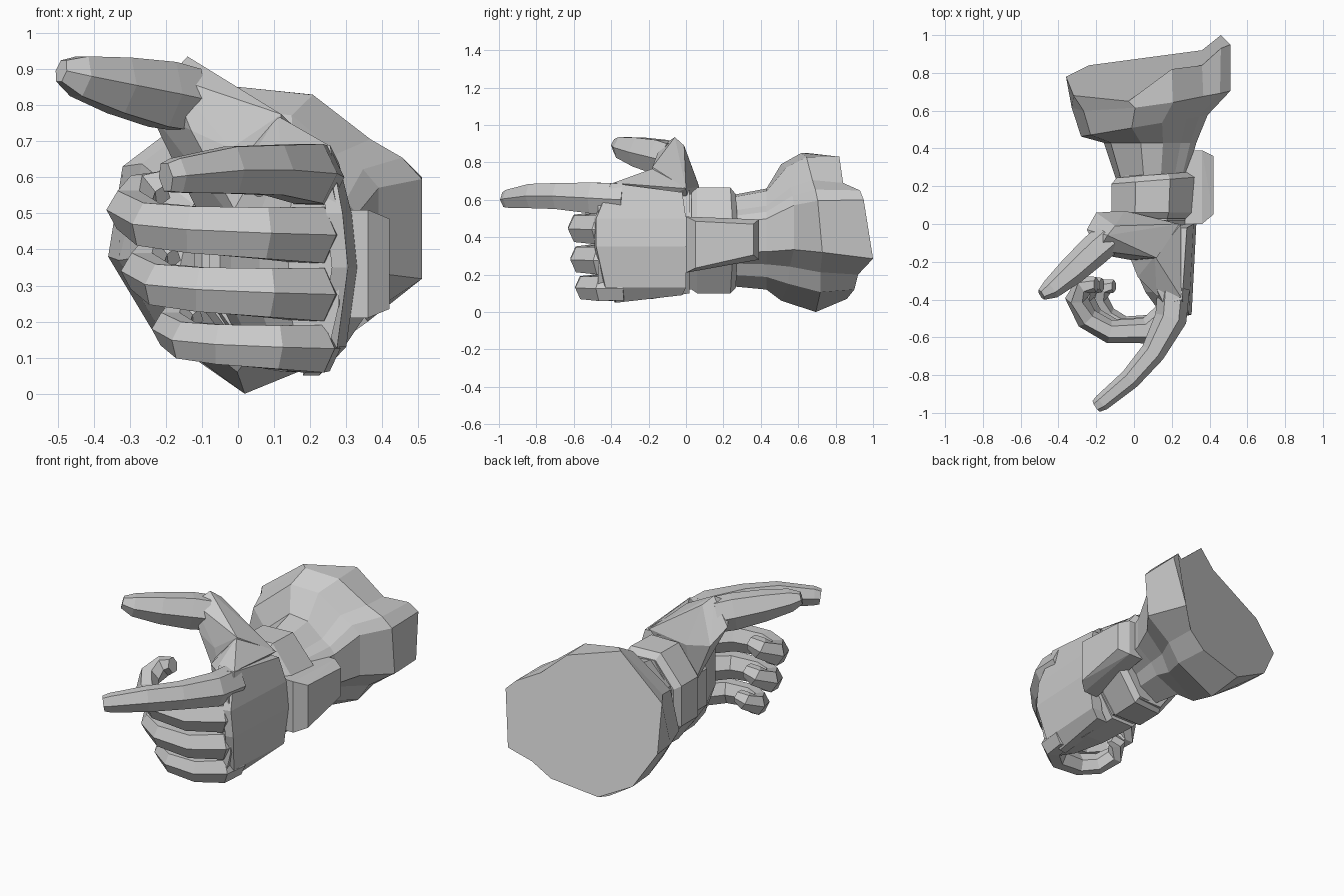
import bpy, bmesh, math
from mathutils import Vector

if "Cube" in bpy.data.objects:
    bpy.data.objects.remove(bpy.data.objects["Cube"])


def finish(name, bm):
    bmesh.ops.recalc_face_normals(bm, faces=bm.faces)
    mesh = bpy.data.meshes.new(name)
    bm.to_mesh(mesh)
    bm.free()
    ob = bpy.data.objects.new(name, mesh)
    bpy.context.collection.objects.link(ob)
    return ob


def loft(name, rings):
    """Skin a row of equal-length point rings and cap both ends."""
    bm = bmesh.new()
    rows = [[bm.verts.new(p) for p in r] for r in rings]
    n = len(rows[0])
    for a, b in zip(rows, rows[1:]):
        for i in range(n):
            j = (i + 1) % n
            bm.faces.new((a[i], a[j], b[j], b[i]))
    bm.faces.new(rows[0])
    bm.faces.new(rows[-1])
    return finish(name, bm)


def hull(name, pts):
    bm = bmesh.new()
    for p in pts:
        bm.verts.new(p)
    bmesh.ops.convex_hull(bm, input=bm.verts)
    loose = [v for v in bm.verts if not v.link_faces]
    bmesh.ops.delete(bm, geom=loose, context='VERTS')
    return finish(name, bm)


def section(shape, x0, x1, z0, z1, y, slope=0, tilt=0):
    """Fit a unit outline into an x/z box; y shifts with x by slope, with z by tilt."""
    cx, cz = (x0 + x1) / 2, (z0 + z1) / 2
    out = []
    for u, v in shape:
        dx, dz = u * (x1 - x0) / 2, v * (z1 - z0) / 2
        out.append((cx + dx, y + slope * dx + tilt * dz, cz + dz))
    return out


def tube(name, path, sizes, sides=6):
    """Faceted digit following a path; sizes are (half width, half height)."""
    P = [Vector(p) for p in path]
    rings = []
    for i, p in enumerate(P):
        t = (P[min(i + 1, len(P) - 1)] - P[max(i - 1, 0)]).normalized()
        side = t.cross(Vector((0, 0, 1))).normalized()
        up = side.cross(t)
        w, h = sizes[i]
        rings.append([p + side * w * math.cos(a) + up * h * math.sin(a)
                      for a in (2 * math.pi * k / sides for k in range(sides))])
    return loft(name, rings)


# flared cuff whose closed end leans up and to the side
CUFF = [(1, .4), (1, -.25), (.62, -.5), (.45, -.75), (-.17, -1), (-.72, -.6),
        (-1, -.13), (-.85, .5), (-.2, 1), (.28, .95), (.66, .66), (.87, .54)]
RIM = [(.51, .95, .6), (.46, 1.0, .285), (.36, .92, .2), (.25, .90, .12), (-.03, .86, .07), (-.24, .84, .18),
       (-.36, .78, .38), (-.32, .68, .63), (-.03, .65, .85), (.2, .82, .83), (.36, .84, .69), (.46, .93, .65)]
loft("cuff", [section(CUFF, *r) for r in (
    (-.09, .27, .14, .62, .22, 0),
    (-.16, .33, .12, .66, .43, 0),
    (-.28, .39, .06, .79, .52, .17),
    (-.33, .51, .0, .85, .665, .13, -.09))] + [RIM])

# wrist core and band
OCT = [(math.cos(math.radians(a)) / .924, math.sin(math.radians(a)) / .924)
       for a in [22.5 + 45 * k for k in range(8)]]
loft("wrist", [section(OCT, -.08, .28, .12, .63, y) for y in (-.08, .26)])
loft("wrist_band", [section(OCT, *r) for r in (
    (-.10, .29, .12, .64, .03, 0), (-.12, .31, .10, .665, .06, 0),
    (-.12, .32, .10, .665, .23, .08), (-.09, .29, .13, .63, .26, .08))])

# wrist device: base and bevelled face
hull("wrist_device", [(x, y, z) for x, y0, y1, d in ((.27, .0, .39, .0), (.36, .0, .39, .0), (.42, .05, .36, .025))
                      for y, z in ((y0, .21 + d), (y0, .51 - d), (y1, .28 + d), (y1, .495 - d))])

# palm core
loft("palm", [section(OCT, *r) for r in (
    (-.08, .28, .10, .65, .02), (-.02, .29, .07, .68, -.18),
    (.06, .29, .06, .68, -.36), (.14, .28, .07, .67, -.47))])

# curved armour plate on the back of the hand
EDGE = [(.24, .05), (.29, .13), (.32, .35), (.305, .5), (.27, .69)]
rings = []
for (x, z), ya, yb in zip(EDGE, (-.37, -.43, -.48, -.48, -.40), (-.02, 0, 0, 0, -.02)):
    zb = z - .05 * (z > .6) + .04 * (z < .1)
    rings.append([(x - .06, ya - .01, z), (x - .015, ya, z),
                  (x + .01, yb, zb), (x - .06, yb, zb)])
loft("hand_plate", rings)

# thumb root block and the web running down to the knuckles
hull("thumb_root", [(-.14, -.06, .935), (-.10, -.01, .89), (-.19, -.14, .88), (-.25, -.03, .79),
                    (-.2, .06, .70), (-.05, .07, .67), (.24, 0, .66), (.12, -.18, .775),
                    (-.02, -.19, .68), (.05, -.2, .4), (-.06, .03, .4), (-.13, -.17, .73)])
hull("thumb_web", [(.25, -.39, .69), (.12, -.38, .66), (.02, -.28, .63), (-.02, -.18, .62),
                   (.11, -.17, .77), (.25, 0, .66), (.1, -.36, .5), (.05, -.1, .5)])
tube("thumb", [(-.14, -.08, .815), (-.21, -.14, .83), (-.33, -.25, .855), (-.44, -.345, .88), (-.49, -.375, .895)],
     [(.085, .1), (.085, .105), (.075, .09), (.055, .065), (.03, .035)])

# pointing index finger
tube("index_finger", [(.21, -.34, .6), (.195, -.5, .61), (.10, -.68, .62), (-.02, -.82, .62), (-.17, -.945, .605), (-.20, -.965, .6)],
     [(.085, .1), (.085, .095), (.065, .08), (.055, .075), (.045, .055), (.035, .045)])

# three curled fingers share one curl, scaled and lowered
CURL = [(.225, -.32, 0), (.205, -.46, 0), (.07, -.565, .005), (-.13, -.57, .015),
        (-.25, -.50, .03), (-.305, -.39, .07), (-.26, -.32, .12), (-.20, -.32, .14)]
for name, z, s, h in (("middle_finger", .44, 1, 1), ("ring_finger", .275, .93, .95),
                      ("little_finger", .125, .78, .85)):
    path = [(.225 + (x - .225) * s, -.38 + (y + .38) * (.3 + .7 * s), z + dz * s) for x, y, dz in CURL]
    tube(name, path, [(w * h, t * h) for w, t in (
        (.07, .085), (.08, .09), (.07, .082), (.062, .075), (.06, .07), (.06, .068), (.055, .06), (.04, .045))])
